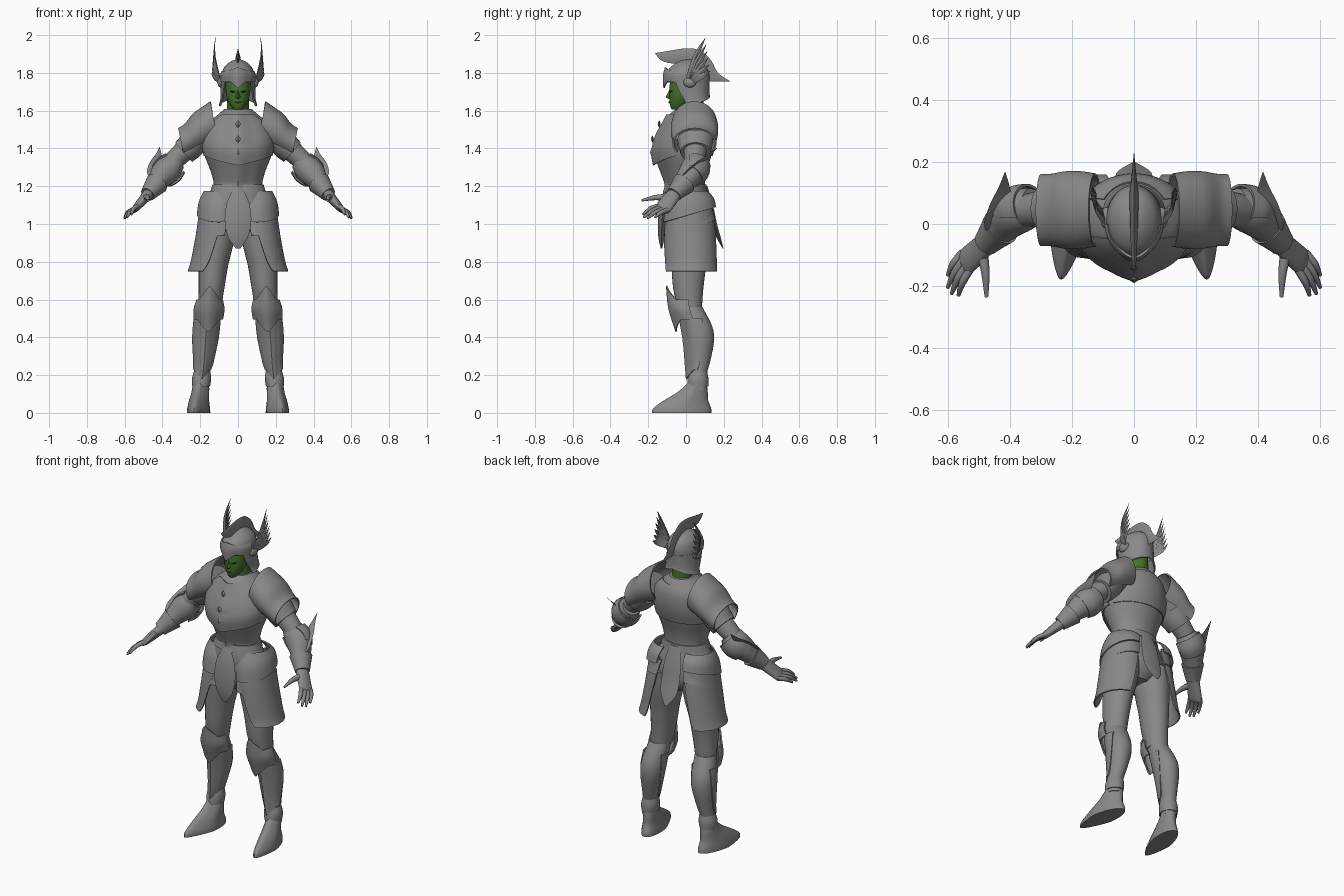
import bpy, bmesh, math
from mathutils import Vector

cube = bpy.data.objects.get("Cube")
if cube:
    bpy.data.objects.remove(cube, do_unlink=True)


def material(name, red, green, blue):
    mat = bpy.data.materials.new(name)
    mat.use_nodes = True
    mat.diffuse_color = (red, green, blue, 1)
    mat.node_tree.nodes["Principled BSDF"].inputs["Base Color"].default_value = (red, green, blue, 1)
    return mat


STEEL = material("grey steel", .25, .25, .25)
SKIN = material("green skin", .06, .16, .025)
LIP = material("dark green lips", .035, .09, .015)
DARK = material("dark eyes", .012, .02, .01)
X, Y, DOWN = Vector((1, 0, 0)), Vector((0, 1, 0)), Vector((0, 0, -1))


def finish(name, bm, mat, mirror):
    """Turn a bmesh into a smooth-shaded object, mirrored over x when paired."""
    bmesh.ops.remove_doubles(bm, verts=bm.verts, dist=.00001)
    bmesh.ops.recalc_face_normals(bm, faces=bm.faces)
    mesh = bpy.data.meshes.new(name)
    bm.to_mesh(mesh)
    bm.free()
    mesh.materials.append(mat)
    obj = bpy.data.objects.new(name, mesh)
    bpy.context.collection.objects.link(obj)
    bpy.ops.object.select_all(action='DESELECT')
    obj.select_set(True)
    bpy.context.view_layer.objects.active = obj
    bpy.ops.object.shade_smooth_by_angle(angle=math.radians(38))
    if mirror:
        obj.modifiers.new("mirror", 'MIRROR')


def spline(rows, steps=4):
    """Catmull-Rom interpolation of equal-length tuples."""
    out, last = [], len(rows) - 1
    for i in range(last):
        quad = zip(rows[max(i - 1, 0)], rows[i], rows[i + 1], rows[min(i + 2, last)])
        quad = list(quad)
        for s in range(steps):
            t = s / steps
            out.append([b + .5 * t * (c - a + t * (2*a - 5*b + 4*c - d + t * (3*(b - c) + d - a)))
                        for a, b, c, d in quad])
    return out + [list(rows[-1])]


def skin_rings(bm, rings, closed):
    rings = [[bm.verts.new(p) for p in ring] for ring in rings]
    count = len(rings[0])
    for low, high in zip(rings, rings[1:]):
        for j in range(count if closed else count - 1):
            k = (j + 1) % count
            bm.faces.new((low[j], low[k], high[k], high[j]))
    if closed:
        bm.faces.new(rings[0])
        bm.faces.new(rings[-1])


def loft(name, rows, mat=STEEL, axis=None, arc=None, warp=None, mirror=True, n=28, thick=.008):
    """Rows are (x, y, z, side radius, front radius); angle 0 is front, 90 is outward."""
    rows, rings = spline(rows), []
    last = len(rows) - 1
    first_arc, last_arc = arc or ((0, 360), (0, 360))
    for i, row in enumerate(rows):
        t = i / last
        ahead, behind = rows[min(i + 1, last)], rows[max(i - 1, 0)]
        tangent = Vector(axis or Vector(ahead[:3]) - Vector(behind[:3])).normalized()
        front = DOWN.copy() if abs(tangent.y) > .9 else -Y
        front = (front - tangent * front.dot(tangent)).normalized()
        side = front.cross(tangent)
        start = first_arc[0] + (last_arc[0] - first_arc[0]) * t
        end = first_arc[1] + (last_arc[1] - first_arc[1]) * t
        ring = []
        for j in range(n + 1 if arc else n):
            angle = start + (end - start) * j / n
            rad = math.radians(angle)
            p = Vector(row[:3]) + side * math.sin(rad) * row[3] + front * math.cos(rad) * row[4]
            if warp:
                warp(p, (angle + 180) % 360 - 180, t)
            ring.append(p)
        rings.append(ring)
    bm = bmesh.new()
    skin_rings(bm, rings, not arc)
    if arc:
        bmesh.ops.recalc_face_normals(bm, faces=bm.faces)
        bmesh.ops.solidify(bm, geom=bm.faces[:], thickness=thick)
    finish(name, bm, mat, mirror)


def blade(name, edge_a, edge_b, normal, thick, mat=STEEL, mirror=True):
    """Lens-shaped plate stretched between two edge curves."""
    a = [Vector(p) for p in spline(edge_a)]
    b = [Vector(p) for p in spline(edge_b)]
    widest = max((p - q).length for p, q in zip(a, b))
    rings = []
    for p, q in zip(a, b):
        bulge = normal * thick * (p - q).length / widest
        rings.append([p, (p + q) / 2 + bulge, q, (p + q) / 2 - bulge])
    bm = bmesh.new()
    skin_rings(bm, rings, True)
    finish(name, bm, mat, mirror)


def plate(name, half, normal, thick, mat=STEEL):
    """Blade symmetric over x, given one edge."""
    blade(name, half, [(-x, y, z) for x, y, z in half], normal, thick, mat, False)


def peak(angle, width):
    return max(0, 1 - abs(angle) / width)


# Torso armour with a keel down the front
def keel(p, angle, t):
    p.y -= .018 * peak(angle, 24) * min(1, 4 * t)


torso = [(0, .03, 1.61, .07, .08), (0, .025, 1.58, .105, .105), (0, .022, 1.54, .15, .128),
         (0, .008, 1.48, .178, .148), (0, -.005, 1.42, .184, .155), (0, -.008, 1.36, .176, .142),
         (0, -.005, 1.28, .145, .115), (0, .002, 1.21, .128, .098), (0, 0, 1.17, .14, .105)]
loft("cuirass", torso, axis=DOWN, warp=keel, mirror=False, n=48)


def breast_hem(p, angle, t):
    keel(p, angle, 1)
    p.z -= .05 * t * peak(angle, 70)


grown = [(x, y, z, rx + .007, ry + .007) for x, y, z, rx, ry in torso]
loft("breast_plate", grown[1:6], axis=DOWN, arc=((-50, 50), (-95, 95)), warp=breast_hem, mirror=False)
loft("back_plate", grown[1:6], axis=DOWN, arc=((120, 240), (105, 255)), mirror=False)
loft("waist_belt", grown[-2:], axis=DOWN, mirror=False, n=40)
for z, y in ((1.53, -.142), (1.45, -.178), (1.38, -.182)):
    plate("chest_stud", [(0, y, z + .02), (.014, y, z), (0, y, z - .02)], Y, .008)

# Head, face and neck
loft("neck", [(0, .03, 1.76, .055, .06), (0, .03, 1.56, .06, .065)], SKIN, DOWN, mirror=False)
loft("head", [(0, -.05, 1.605, .022, .025), (0, -.035, 1.63, .042, .05), (0, -.02, 1.67, .06, .068),
              (0, -.01, 1.72, .066, .078), (0, 0, 1.78, .066, .08)], SKIN, DOWN, mirror=False)
blade("nose", [(0, -.085, 1.72), (0, -.098, 1.69), (0, -.107, 1.672), (0, -.085, 1.66)],
      [(0, -.07, 1.72), (0, -.065, 1.69), (0, -.065, 1.67), (0, -.07, 1.66)], X, .013, SKIN, False)
inner, outer = (.014, -.087, 1.7), (.046, -.068, 1.703)
blade("eye", [inner, (.03, -.083, 1.707), outer], [inner, (.03, -.082, 1.694), outer], Y, .004, DARK)
corner = (-.022, -.081, 1.645), (.022, -.081, 1.645)
blade("lips", [corner[0], (0, -.089, 1.652), corner[1]], [corner[0], (0, -.089, 1.637), corner[1]],
      Y, .004, LIP, False)

# Helmet with visor, neck guard, crest and wings
loft("helmet_dome", [(0, .015, 1.872, .008, .01), (0, .015, 1.86, .04, .052), (0, .013, 1.83, .073, .095),
                     (0, .01, 1.79, .087, .114), (0, .012, 1.75, .09, .112)], axis=DOWN, mirror=False, n=36)
loft("helmet_neck_guard", [(0, .012, 1.76, .091, .113), (0, .02, 1.7, .092, .104), (0, .03, 1.655, .094, .095),
                           (0, .03, 1.625, .102, .098)], axis=DOWN, mirror=False,
     arc=((50, 310), (75, 285)), warp=lambda p, a, t: setattr(p, "z", p.z + .05 * t * peak(180 - abs(a), 100)))


def visor_shape(p, angle, t):
    p.y -= .012 * peak(angle, 35)
    p.z += t * (.02 - .035 * peak(angle, 26)) + .02 * (1 - t) * peak(angle, 40)


loft("visor", [(0, .01, 1.81, .086, .11), (0, .01, 1.78, .095, .12), (0, .01, 1.735, .095, .118)],
     axis=DOWN, arc=((-85, 85), (-85, 85)), warp=visor_shape, mirror=False)
blade("helmet_crest",
      [(0, -.165, 1.905), (0, -.1, 1.915), (0, 0, 1.93), (0, .07, 1.92), (0, .13, 1.87), (0, .17, 1.8), (0, .235, 1.755)],
      [(0, -.165, 1.905), (0, -.12, 1.86), (0, 0, 1.84), (0, .06, 1.82), (0, .1, 1.78), (0, .13, 1.755), (0, .235, 1.755)],
      X, .014, STEEL, False)
for i in range(6):
    f = i / 5
    root = Vector((.092, .01 + .02 * f, 1.75))
    tip = Vector((.12, .105, 1.99)).lerp(Vector((.135, .13, 1.81)), f)
    across = Vector((0, tip.z - root.z, root.y - tip.y)).normalized() * .015
    middle = root.lerp(tip, .55) + Vector((.016, -.012 * (1 - f), 0))
    blade("wing_feather", [root + across, middle + across, tip], [root - across, middle - across, tip], X, .006)
loft("wing_boss", [(.08, .02, 1.75, .03, .035), (.1, .02, 1.75, .024, .03), (.108, .02, 1.75, .008, .01)])

# Shoulder plates and arms
loft("pauldron", [(.125, .045, 1.54, .112, .118), (.17, .045, 1.515, .106, .125), (.22, .045, 1.485, .1, .125),
                  (.265, .045, 1.447, .086, .117), (.3, .045, 1.425, .084, .116)],
     axis=(1, 0, -.2), arc=((-50, 230), (-35, 215)))
loft("pauldron_lame", [(.22, .05, 1.45, .075, .095), (.255, .05, 1.41, .073, .088), (.288, .05, 1.38, .068, .08)])
loft("upper_arm", [(.15, .05, 1.51, .08, .08), (.26, .05, 1.41, .06, .065), (.33, .045, 1.345, .053, .055),
                   (.37, .035, 1.3, .05, .05)])
loft("forearm_gauntlet", [(.325, .055, 1.335, .052, .06), (.36, .045, 1.3, .07, .07), (.395, .025, 1.265, .07, .068),
                          (.43, -.01, 1.22, .052, .056), (.47, -.055, 1.165, .038, .042)])
loft("elbow_guard", [(.335, .055, 1.32, .075, .075), (.37, .045, 1.285, .084, .08), (.4, .025, 1.255, .074, .07)],
     arc=((60, 300), (80, 280)))
loft("gauntlet_cuff", [(.43, -.01, 1.215, .062, .064), (.455, -.038, 1.185, .05, .052), (.478, -.064, 1.157, .04, .042)])
blade("elbow_spike", [(.47, -.03, 1.24), (.482, 0, 1.28), (.465, .06, 1.33), (.435, .12, 1.37), (.415, .17, 1.41)],
      [(.44, -.02, 1.24), (.41, .02, 1.27), (.395, .07, 1.31), (.4, .12, 1.35), (.415, .17, 1.41)],
      Vector((.6, -.3, .5)), .012)
loft("palm", [(.465, -.05, 1.17, .032, .036), (.5, -.085, 1.13, .026, .042), (.54, -.12, 1.085, .019, .044),
              (.55, -.13, 1.073, .011, .036)], n=20)
tips = [(.565, -.23, 1.05), (.587, -.225, 1.035), (.6, -.205, 1.03), (.6, -.165, 1.035)]
for i, tip in enumerate(tips):
    knuckle, tip = Vector((.528, -.148, 1.096)).lerp(Vector((.552, -.092, 1.074)), i / 3), Vector(tip)
    bend = knuckle.lerp(tip, .5) + Vector((.006, 0, .008))
    loft("finger", [(*knuckle, .013, .013), (*bend, .012, .012), (*tip, .006, .006)], n=10)
loft("thumb", [(.49, -.08, 1.14, .02, .02), (.478, -.16, 1.14, .014, .014), (.475, -.235, 1.125, .006, .006)], n=10)

# Hips, skirt plates and hanging cloth plates
loft("hips", [(0, 0, 1.2, .13, .1), (0, .005, 1.12, .165, .115), (0, .015, 1.04, .175, .12),
              (0, .015, .97, .14, .11), (0, .015, .92, .06, .07)], axis=DOWN, mirror=False, n=36)


def slant(p, angle, t):
    p.z -= .04 * t * math.cos(math.radians(angle))


for drop, grow in ((0, .006), (.07, .003)):
    loft("hip_lame", [(.09, .02, 1.175 - drop, .085 + drop / 3 + grow, .09 + drop / 3),
                      (.095, .02, 1.12 - drop, .106 + grow, .12 + grow),
                      (.1, .02, 1.05 - drop, .112 + grow, .134 + grow)],
         axis=DOWN, arc=((-25, 190), (-15, 185)), warp=slant)
loft("thigh_tasset", [(.1, .02, 1.12, .1, .115), (.105, .02, 1, .11, .132), (.115, .022, .9, .116, .138),
                      (.125, .025, .8, .126, .14), (.13, .025, .75, .136, .145)],
     axis=DOWN, arc=((-20, 190), (26, 165)))
plate("front_loin_plate", [(.035, -.11, 1.17), (.062, -.12, 1.1), (.07, -.127, 1.01), (.052, -.13, .93),
                           (.012, -.13, .87)], Y, .022)
plate("rear_tail_plate", [(.035, .105, 1.2), (.055, .13, 1.1), (.06, .15, 1), (.05, .172, .93),
                          (.008, .197, .87)], Y, .014)

# Legs
loft("thigh", [(.105, .02, 1.02, .098, .112), (.113, .02, .9, .09, .105), (.13, .015, .78, .078, .092),
               (.14, .012, .66, .068, .08), (.15, .02, .55, .06, .064)], axis=DOWN)
loft("shin", [(.152, .025, .56, .06, .062), (.166, .06, .46, .068, .078), (.172, .076, .38, .065, .072),
              (.182, .072, .28, .05, .058), (.192, .065, .2, .041, .045), (.195, .065, .12, .043, .048)], axis=DOWN)


def point_both(p, angle, t):
    p.z += (.075 * (1 - t) - .07 * t) * peak(angle, 50)
    p.y -= .02 * peak(angle, 40) * (1 - t)


loft("knee_guard", [(.15, .005, .6, .07, .092), (.153, .005, .55, .082, .09), (.157, .02, .495, .078, .076)],
     axis=DOWN, arc=((-85, 95), (-100, 105)), warp=point_both)


def greave_ridge(p, angle, t):
    p.y -= .014 * peak(angle, 30)
    p.z -= .05 * t * peak(angle, 60)


loft("greave", [(.163, .052, .5, .072, .076), (.172, .073, .4, .071, .077), (.182, .072, .28, .056, .064),
                (.19, .068, .23, .05, .055)], axis=DOWN, arc=((-120, 120), (-80, 80)), warp=greave_ridge)
loft("ankle_cuff", [(.19, .066, .22, .043, .046), (.193, .064, .18, .051, .055), (.195, .062, .14, .047, .056)], axis=DOWN)


def toe_shape(p, angle, t):
    p.x = .2 + (p.x - .2) * (1 - .45 * max(0, math.cos(math.radians(angle)))) - .15 * (p.y - .05)


loft("foot", [(.2, -.022, 0, .06, .157), (.2, -.02, .025, .058, .153), (.2, 0, .065, .052, .118),
              (.198, .035, .11, .046, .08), (.197, .06, .16, .043, .05), (.194, .065, .2, .04, .045)],
     axis=DOWN, warp=toe_shape)
